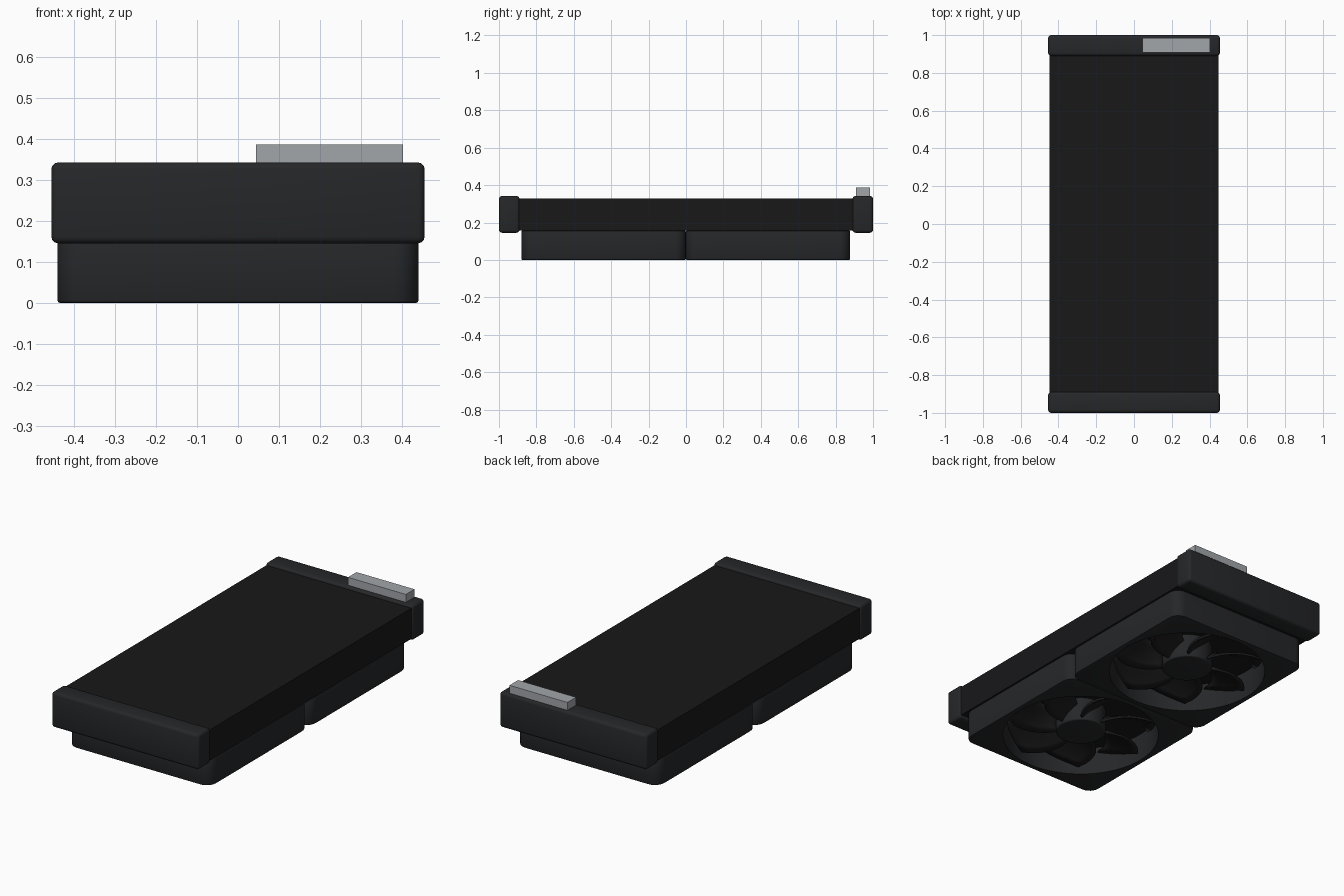
import bpy, bmesh, math
from mathutils import Matrix

if "Cube" in bpy.data.objects:
    bpy.data.objects.remove(bpy.data.objects["Cube"])


def material(name, r, g, b):
    m = bpy.data.materials.new(name)
    m.diffuse_color = (r, g, b, 1)
    m.use_nodes = True
    m.node_tree.nodes["Principled BSDF"].inputs["Base Color"].default_value = m.diffuse_color
    return m


PLASTIC = material("dark_plastic", 0.019, 0.020, 0.022)
CORE = material("black_core", 0.009, 0.009, 0.010)
BLADE = material("blade_black", 0.012, 0.012, 0.013)
METAL = material("grey_metal", 0.36, 0.38, 0.40)


def finish(name, bm, mat):
    bmesh.ops.recalc_face_normals(bm, faces=bm.faces)
    me = bpy.data.meshes.new(name)
    bm.to_mesh(me)
    bm.free()
    me.materials.append(mat)
    ob = bpy.data.objects.new(name, me)
    bpy.context.collection.objects.link(ob)
    return ob


def smooth(ob):
    bpy.ops.object.select_all(action='DESELECT')
    ob.select_set(True)
    bpy.context.view_layer.objects.active = ob
    bpy.ops.object.shade_smooth_by_angle(angle=math.radians(35))


def bevel(bm, edges, width, segments):
    bmesh.ops.bevel(bm, geom=edges, offset=width, segments=segments,
                    profile=0.5, affect='EDGES', clamp_overlap=True)


def box(name, lo, hi, mat, edge=0.0, corner=0.0):
    bm = bmesh.new()
    size = [b - a for a, b in zip(lo, hi)]
    mid = [(a + b) / 2 for a, b in zip(lo, hi)]
    bmesh.ops.create_cube(bm, size=1, matrix=Matrix.Translation(mid) @ Matrix.Diagonal((*size, 1)))
    if corner:
        bevel(bm, [e for e in bm.edges
                   if abs(e.verts[0].co.z - e.verts[1].co.z) > 0.01], corner, 6)
        bevel(bm, [e for e in bm.edges
                   if abs(e.verts[0].co.z - e.verts[1].co.z) < 1e-5], edge, 2)
    elif edge:
        bevel(bm, bm.edges[:], edge, 3)
    ob = finish(name, bm, mat)
    if edge:
        smooth(ob)
    return ob


def cylinder(name, y, z0, z1, r, mat, edge=0.0):
    bm = bmesh.new()
    bmesh.ops.create_cone(bm, cap_ends=True, segments=64, radius1=r, radius2=r, depth=z1 - z0,
                          matrix=Matrix.Translation((0, y, (z0 + z1) / 2)))
    if edge:
        bevel(bm, [e for f in bm.faces if len(f.verts) > 4 for e in f.edges], edge, 3)
    ob = finish(name, bm, mat)
    smooth(ob)
    return ob


# Swept, pitched blades around the hub
def blades(name, y, count=7, nr=8, nc=5):
    bm = bmesh.new()
    for k in range(count):
        grid = []
        for i in range(nr + 1):
            t = i / nr
            r = 0.12 + t * 0.275
            row = []
            for j in range(nc + 1):
                s = j / nc
                a = math.tau * k / count + 0.45 * t * t + s * (0.72 - 0.08 * t)
                z = 0.035 + 0.085 * (s ** 0.85)
                row.append(bm.verts.new((r * math.cos(a), y + r * math.sin(a), z)))
            grid.append(row)
        for i in range(nr):
            for j in range(nc):
                bm.faces.new((grid[i][j], grid[i + 1][j], grid[i + 1][j + 1], grid[i][j + 1]))
    ob = finish(name, bm, mat=BLADE)
    mod = ob.modifiers.new("thickness", 'SOLIDIFY')
    mod.thickness = 0.012
    mod.offset = 0
    smooth(ob)


# Radiator core with an end tank at each end
box("radiator_core", (-0.448, -0.895, 0.157), (0.448, 0.895, 0.328), CORE)
for name, a, b in (("front_tank", -1.0, -0.89), ("back_tank", 0.89, 1.0)):
    box(name, (-0.455, a, 0.145), (0.455, b, 0.342), PLASTIC, edge=0.016)

# Pale block on the back tank
box("fitting_block", (0.044, 0.908, 0.335), (0.402, 0.984, 0.386), METAL)

# Two fans underneath
for side, y in (("front", -0.44), ("back", 0.438)):
    frame = box(side + "_fan_frame", (-0.44, y - 0.439, 0), (0.44, y + 0.439, 0.157),
                PLASTIC, edge=0.005, corner=0.06)
    cutter = cylinder(side + "_fan_cutter", y, -0.1, 0.3, 0.412, PLASTIC)
    cutter.hide_render = True
    cut = frame.modifiers.new("opening", 'BOOLEAN')
    cut.operation = 'DIFFERENCE'
    cut.solver = 'EXACT'
    cut.object = cutter
    # Apply the opening, then drop the cutter
    dg = bpy.context.evaluated_depsgraph_get()
    me = bpy.data.meshes.new_from_object(frame.evaluated_get(dg))
    frame.modifiers.clear()
    frame.data = me
    bpy.data.objects.remove(cutter)
    smooth(frame)
    cylinder(side + "_fan_hub", y, 0.02, 0.157, 0.132, PLASTIC, edge=0.008)
    blades(side + "_fan_blades", y)
